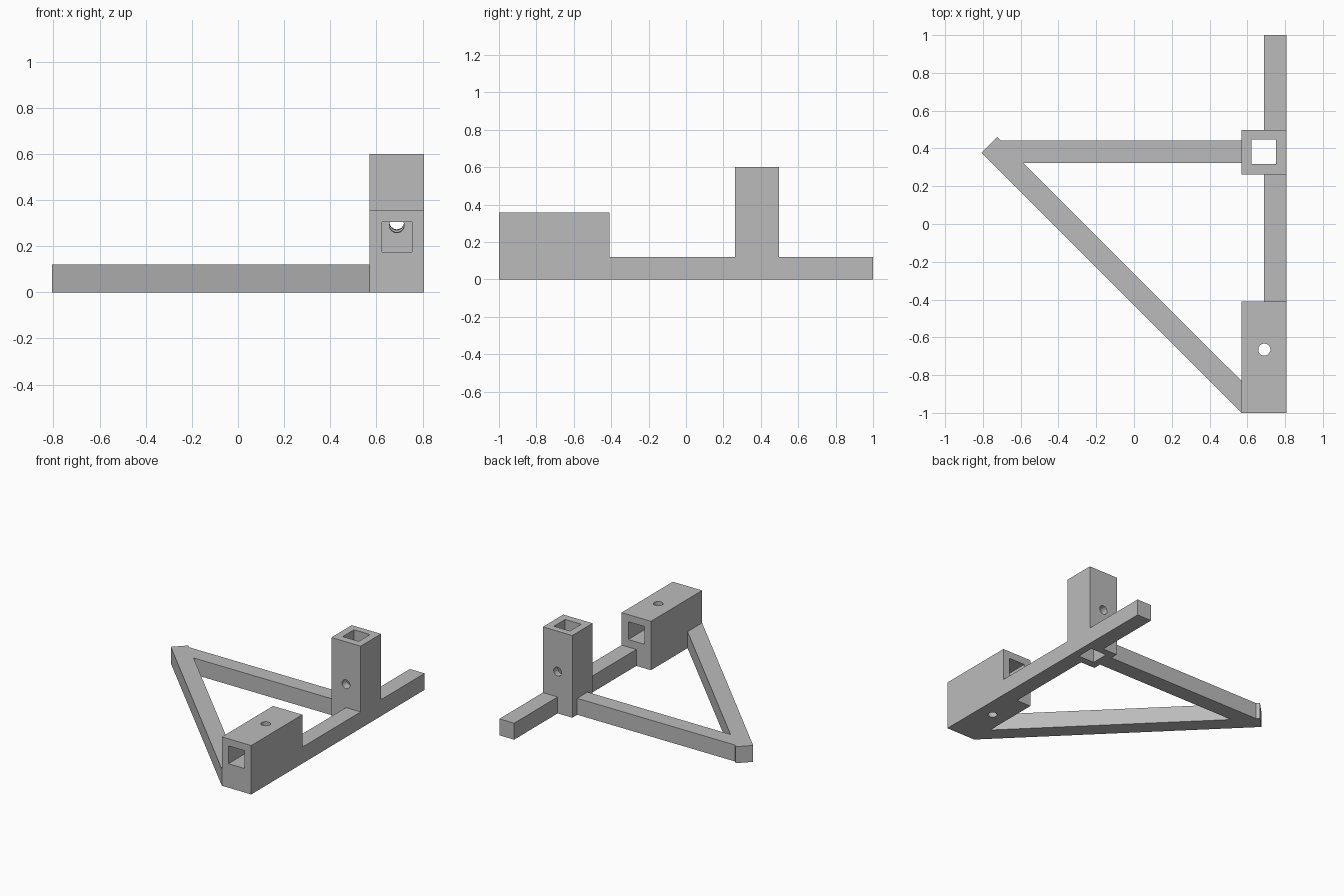
import bpy
import bmesh
from math import pi
from mathutils import Vector

cube = bpy.data.objects.get("Cube")
if cube:
    bpy.data.objects.remove(cube, do_unlink=True)

grey = bpy.data.materials.new("plain grey")
grey.use_nodes = True
grey.diffuse_color = (0.5, 0.5, 0.5, 1)
grey.node_tree.nodes["Principled BSDF"].inputs["Base Color"].default_value = (0.5, 0.5, 0.5, 1)


def finish(name, bm):
    bmesh.ops.recalc_face_normals(bm, faces=bm.faces)
    mesh = bpy.data.meshes.new(name)
    bm.to_mesh(mesh)
    bm.free()
    mesh.materials.append(grey)
    obj = bpy.data.objects.new(name, mesh)
    bpy.context.collection.objects.link(obj)
    return obj


def prism(name, outline, z0, z1):
    """Extrude a flat outline upwards."""
    bm = bmesh.new()
    face = bm.faces.new([bm.verts.new((x, y, z0)) for x, y in outline])
    top = bmesh.ops.extrude_face_region(bm, geom=[face])["geom"]
    verts = [v for v in top if isinstance(v, bmesh.types.BMVert)]
    bmesh.ops.translate(bm, verts=verts, vec=(0, 0, z1 - z0))
    return finish(name, bm)


def box(name, x, y, z):
    return prism(name, [(x[0], y[0]), (x[1], y[0]), (x[1], y[1]), (x[0], y[1])], *z)


def pin(name, start, end, radius=0.032):
    """Round cutter running between two points."""
    bm = bmesh.new()
    axis = Vector(end) - Vector(start)
    bmesh.ops.create_cone(bm, cap_ends=True, segments=32, radius1=radius,
                          radius2=radius, depth=axis.length)
    obj = finish(name, bm)
    obj.rotation_euler = axis.to_track_quat("Z", "Y").to_euler()
    obj.location = (Vector(start) + Vector(end)) / 2
    return obj


def cut(obj, *cutters):
    bpy.ops.object.select_all(action="DESELECT")
    bpy.context.view_layer.objects.active = obj
    obj.select_set(True)
    for cutter in cutters:
        cutter.hide_render = True
        mod = obj.modifiers.new("cut", "BOOLEAN")
        mod.operation = "DIFFERENCE"
        mod.solver = "EXACT"
        mod.object = cutter
        bpy.ops.object.modifier_apply(modifier=mod.name)
        bpy.data.objects.remove(cutter, do_unlink=True)
    bpy.ops.object.shade_smooth_by_angle(angle=pi / 6)


SIDE = (0.57, 0.807)      # width of both sockets
BORE = (0.623, 0.753)     # width of the square bores
RAIL = (0.688, 0.807)
LOW = (0, 0.12)           # height of the frame bars

# Upright socket with a square bore and a slightly sloping pin hole
post = box("upright_socket", SIDE, (0.263, 0.498), (0, 0.6))
cut(post, box("post_bore", BORE, (0.318, 0.448), (-0.1, 0.7)),
    pin("post_pin", (0.688, 0.2, 0.286), (0.688, 0.56, 0.309)))

# Lying socket with a square bore and a vertical pin hole
block = box("lying_socket", SIDE, (-1, -0.41), (0, 0.357))
cut(block, box("block_bore", BORE, (-1.1, -0.3), (0.175, 0.305)),
    pin("block_pin", (0.69, -0.665, -0.1), (0.69, -0.665, 0.5)))

# Side rail, in the two lengths between and behind the sockets
box("rail_middle", RAIL, (-0.41, 0.263), LOW)
box("rail_rear", RAIL, (0.498, 1), LOW)

# Cross bar and diagonal brace
box("cross_bar", (-0.705, 0.57), (0.322, 0.441), LOW)
prism("diagonal_brace", [(-0.807, 0.377), (0.57, -1), (0.57, -0.832), (-0.724, 0.461)], *LOW)
